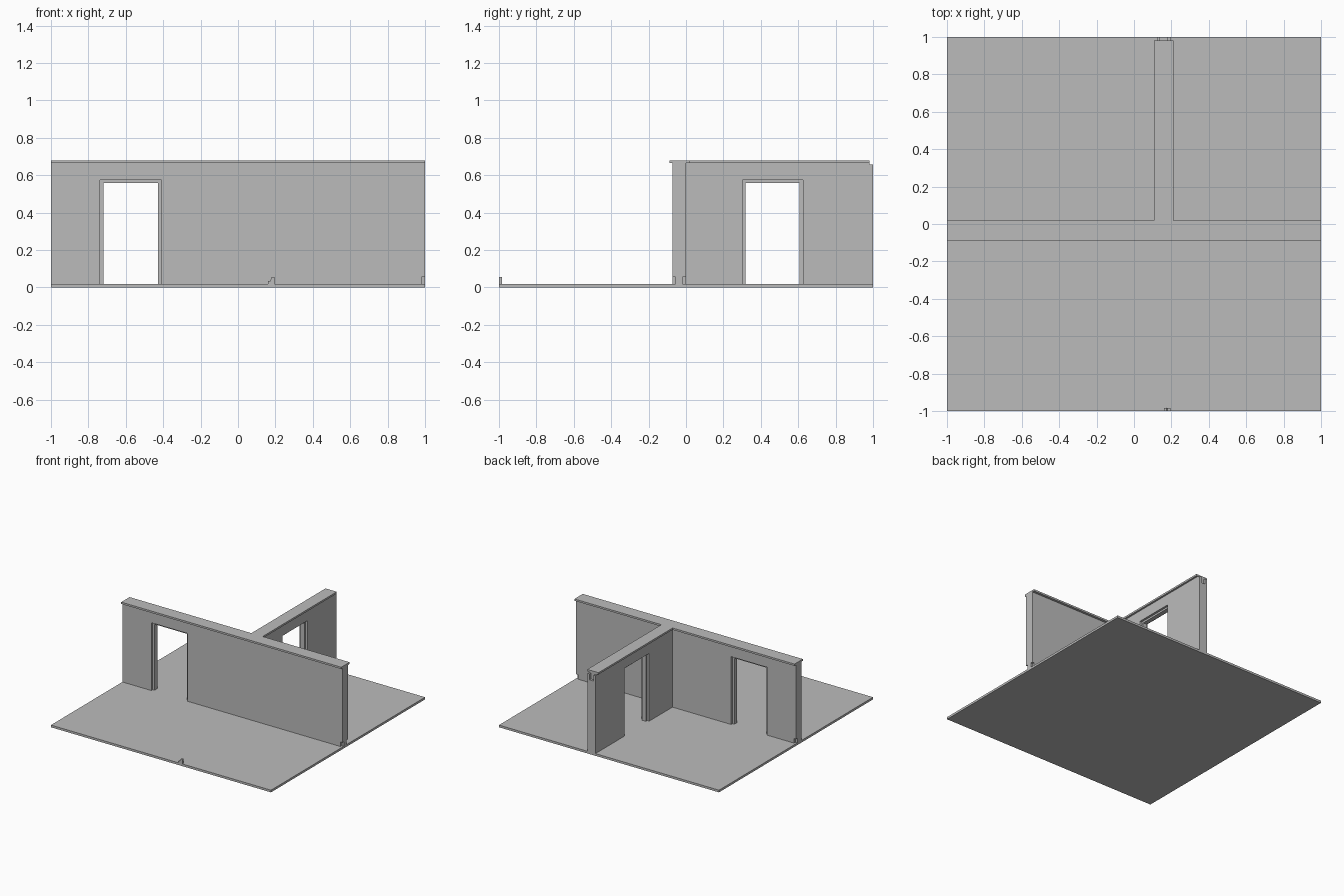
import bpy
import bmesh
from mathutils import Vector

cube = bpy.data.objects.get("Cube")
if cube:
    bpy.data.objects.remove(cube)

grey = bpy.data.materials.new("plain grey")
grey.use_nodes = True
colour = (0.5, 0.5, 0.5, 1)
grey.diffuse_color = colour
grey.node_tree.nodes["Principled BSDF"].inputs["Base Color"].default_value = colour

FLOOR, WALL_TOP, CAP_TOP = 0.018, 0.665, 0.68


def prism(name, outline, axis, lo, hi):
    """Extrude an outline along x (points are y, z) or y (points are x, z)."""
    bm = bmesh.new()
    place = (lambda a, b: (lo, a, b)) if axis == "x" else (lambda a, b: (a, lo, b))
    face = bm.faces.new([bm.verts.new(place(a, b)) for a, b in outline])
    step = Vector((hi - lo, 0, 0)) if axis == "x" else Vector((0, hi - lo, 0))
    moved = bmesh.ops.extrude_face_region(bm, geom=[face])["geom"]
    bmesh.ops.translate(bm, vec=step, verts=[v for v in moved if isinstance(v, bmesh.types.BMVert)])
    bmesh.ops.recalc_face_normals(bm, faces=bm.faces)
    mesh = bpy.data.meshes.new(name)
    bm.to_mesh(mesh)
    bm.free()
    mesh.materials.append(grey)
    obj = bpy.data.objects.new(name, mesh)
    bpy.context.collection.objects.link(obj)
    return obj


def box(name, x, y, z):
    return prism(name, [(x[0], z[0]), (x[1], z[0]), (x[1], z[1]), (x[0], z[1])], "y", *y)


def arch(outer, inner, top, inner_top):
    """Outline of a panel with a doorway open at the bottom."""
    return [(outer[0], FLOOR), (inner[0], FLOOR), (inner[0], inner_top), (inner[1], inner_top),
            (inner[1], FLOOR), (outer[1], FLOOR), (outer[1], top), (outer[0], top)]


def wall_with_door(name, axis, span, door, depth):
    """Wall with a doorway and a narrower stop strip along the middle of the jamb."""
    wall = prism(name, arch(span, door, WALL_TOP, 0.575), axis, *depth)
    gap = (door[0] + 0.017, door[1] - 0.017)
    quarter = (depth[1] - depth[0]) / 4
    prism(name + "_door_stop", arch(door, gap, 0.575, 0.56), axis,
          depth[0] + quarter, depth[1] - quarter)
    return wall


def notch(wall, x, y, z):
    """Cut a small box out of a wall."""
    cutter = box("notch_cutter", x, y, z)
    cutter.hide_render = True
    mod = wall.modifiers.new("notch", "BOOLEAN")
    mod.object = cutter
    mod.solver = "EXACT"
    bpy.context.view_layer.objects.active = wall
    bpy.ops.object.modifier_apply(modifier=mod.name)
    bpy.data.objects.remove(cutter)


# Floor slab
box("floor", (-1, 1), (-1, 1), (0, FLOOR))

# Walls forming a T
long_wall = wall_with_door("long_wall", "y", (-1, 1), (-0.737, -0.41), (-0.073, 0))
short_wall = wall_with_door("short_wall", "x", (0, 1), (0.302, 0.625), (0.123, 0.195))

# Connector notches at the wall ends
foot = (FLOOR - 0.01, 0.055)
notch(long_wall, (0.982, 1.1), (-0.1, -0.055), foot)
notch(long_wall, (0.982, 1.1), (-0.018, 0.1), foot)
notch(long_wall, (-1.1, -0.982), (-0.018, 0.1), foot)
notch(short_wall, (0.14, 0.177), (0.982, 1.1), (0.61, 0.7))
notch(short_wall, (0.1, 0.3), (0.982, 1.1), (0.658, 0.7))

# Overhanging caps
box("long_wall_cap", (-1, 1), (-0.088, 0.02), (WALL_TOP, CAP_TOP))
box("short_wall_cap", (0.108, 0.21), (0.02, 0.982), (WALL_TOP, CAP_TOP))

# Stepped connector tab on the front edge
prism("connector_tab", [(0.16, FLOOR), (0.195, FLOOR), (0.195, 0.055), (0.178, 0.055),
                        (0.173, 0.034), (0.16, 0.034)], "y", -1, -0.983)
